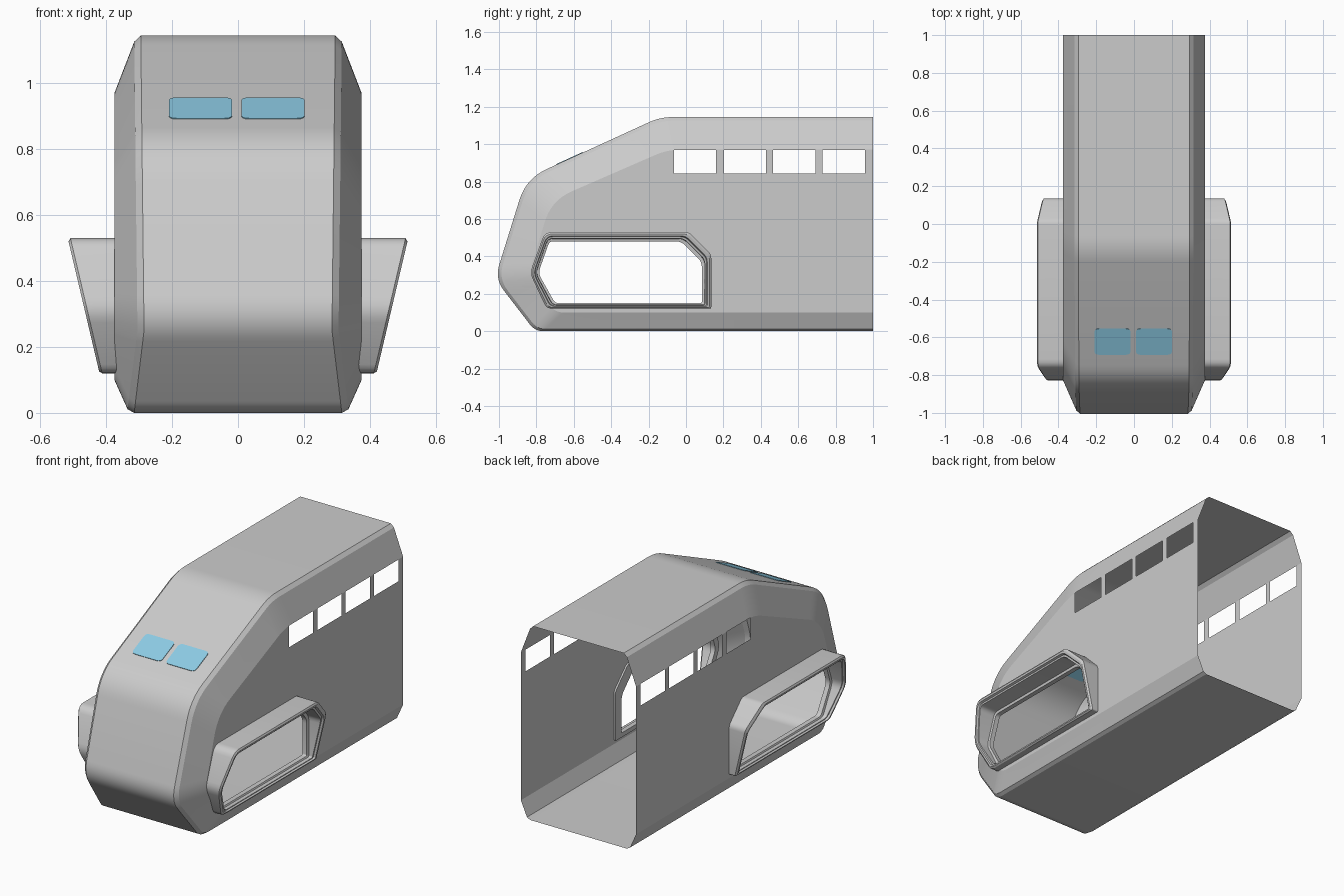
import bpy, bmesh
from math import radians
from mathutils import Vector

cube = bpy.data.objects.get("Cube")
if cube:
    bpy.data.objects.remove(cube)


def material(name, color):
    m = bpy.data.materials.new(name)
    m.use_nodes = True
    m.diffuse_color = (*color, 1)
    m.node_tree.nodes["Principled BSDF"].inputs["Base Color"].default_value = (*color, 1)
    return m


GREY = material("hull grey", (0.6, 0.6, 0.6))
BLUE = material("window blue", (0.27, 0.61, 0.79))


def finish(bm, name, mat, angle):
    me = bpy.data.meshes.new(name)
    bm.to_mesh(me)
    bm.free()
    ob = bpy.data.objects.new(name, me)
    bpy.context.collection.objects.link(ob)
    me.materials.append(mat)
    bpy.ops.object.select_all(action='DESELECT')
    ob.select_set(True)
    bpy.context.view_layer.objects.active = ob
    bpy.ops.object.shade_smooth_by_angle(angle=radians(angle))
    return ob


def fillet(points, sizes, steps, closed=True):
    """Round each corner with a quadratic arc; size is the cut-back length."""
    pts = [Vector(p) for p in points]
    out = []
    for i, p in enumerate(pts):
        if not closed and i in (0, len(pts) - 1):
            out.append(p)
            continue
        a = p + (pts[i - 1] - p).normalized() * sizes[i]
        b = p + (pts[(i + 1) % len(pts)] - p).normalized() * sizes[i]
        for k in range(steps + 1):
            t = k / steps
            out.append(a * (1 - t) ** 2 + p * 2 * t * (1 - t) + b * t * t)
    return out


def cut_hole(bm, faces, poly):
    """Cut a convex (y, z) outline out of flat side faces."""
    pts = [Vector((0, *p)) for p in poly]
    centre = sum(pts, Vector()) / len(pts)
    inside = list(faces)
    for i, p in enumerate(pts):
        d = pts[(i + 1) % len(pts)] - p
        n = Vector((0, d.z, -d.y)).normalized()
        if n.dot(centre - p) > 0:
            n = -n
        geom = set(inside)
        for f in inside:
            geom.update(f.edges)
            geom.update(f.verts)
        res = bmesh.ops.bisect_plane(bm, geom=list(geom), plane_co=p, plane_no=n, dist=1e-5)
        found = {g for g in res["geom"] if isinstance(g, bmesh.types.BMFace)}
        found.update(f for f in inside if f.is_valid)
        inside = [f for f in found if n.dot(f.calc_center_median() - p) < 0]
    bmesh.ops.delete(bm, geom=inside, context='FACES')


# Side profiles: crown outline and the flat side panel outline
SIZES = [0, 0.045, 0.08, 0.12, 0.07, 0]
crown = fillet([(1, 0), (-0.807, 0), (-1.022, 0.28), (-0.855, 0.816), (-0.137, 1.145), (1, 1.145)],
               SIZES, 8, closed=False)
panel = fillet([(1, 0.1), (-0.70, 0.1), (-0.845, 0.29), (-0.72, 0.70), (-0.1, 0.97), (1, 0.97)],
               SIZES, 8, closed=False)
SIDE_X = 0.375

# Pod outlines: outside edge and the through opening
pod_out = fillet([(-0.755, 0.53), (0.015, 0.53), (0.135, 0.41), (0.135, 0.12), (-0.745, 0.12), (-0.835, 0.31)],
                 [0.04, 0.02, 0.02, 0.01, 0.03, 0.04], 4)
pod_in = fillet([(-0.73, 0.48), (-0.025, 0.48), (0.085, 0.37), (0.085, 0.15), (-0.70, 0.15), (-0.79, 0.31)],
                [0.02, 0.03, 0.03, 0.01, 0.02, 0.03], 4)


def crown_x(z):
    return 0.315 - 0.03 * z / 0.25 if z < 0.25 else 0.285 + 0.01 * (z - 0.25) / 0.9


# Hull shell, open at the back
bm = bmesh.new()
rows = []
for c, p in zip(crown, panel):
    b, x = c.lerp(p, 0.11), crown_x(c.y)
    half = [(SIDE_X, p), (x + 0.02, b), (x, c)]
    section = [(-x_, q) for x_, q in half] + half[::-1]
    rows.append([bm.verts.new((x_, q.x, q.y)) for x_, q in section])
for r, s in zip(rows, rows[1:]):
    for k in range(5):
        bm.faces.new((r[k], r[k + 1], s[k + 1], s[k]))
for k in (0, 5):
    bm.faces.new([r[k] for r in rows])
bmesh.ops.recalc_face_normals(bm, faces=bm.faces)

# Passenger window and pod openings on both sides
window_spans = [(-0.063, 0.16), (0.202, 0.428), (0.465, 0.692), (0.73, 0.957)]
holes = [[(a, 0.842), (b, 0.842), (b, 0.9695), (a, 0.9695)] for a, b in window_spans]
for hole in holes + [pod_in]:
    for s in (-1, 1):
        flat = [f for f in bm.faces if all(abs(v.co.x - s * SIDE_X) < 1e-5 for v in f.verts)]
        cut_hole(bm, flat, hole)
finish(bm, "hull", GREY, 14)


# Side pods: slanted frames with a stepped rim around the opening
def pod(name, s):
    # (blend from outside to opening, depth behind the slanted face or None, fixed x)
    layers = [(0, None, 0.365), (0, 0.008, 0), (0.2, 0, 0), (0.42, 0, 0), (0.5, 0.012, 0),
              (0.68, 0.012, 0), (0.72, None, 0.392), (1, None, 0.388), (1, None, 0.36)]
    bm = bmesh.new()
    rings = []
    for t, depth, fixed in layers:
        ring = []
        for o, i in zip(pod_out, pod_in):
            q = o.lerp(i, t)
            x = fixed if depth is None else 0.42 + (q.y - 0.12) * 0.235 - depth
            ring.append(bm.verts.new((s * x, q.x, q.y)))
        rings.append(ring)
    for j, a in enumerate(rings):
        b = rings[(j + 1) % len(rings)]
        for k in range(len(a)):
            m = (k + 1) % len(a)
            bm.faces.new((a[k], a[m], b[m], b[k]))
    bmesh.ops.recalc_face_normals(bm, faces=bm.faces)
    finish(bm, name, GREY, 30)


pod("left_pod", 1)
pod("right_pod", -1)


# Windscreen panes lying on the sloped nose
slope = Vector((0, 0.718, 0.329)).normalized()
normal = Vector((0, -slope.z, slope.y))
foot = Vector((0, -0.855, 0.816))
for name, x0, x1 in (("right_windscreen", -0.21, -0.018), ("left_windscreen", 0.01, 0.202)):
    pane = fillet([(x0, 0.18), (x1, 0.18), (x1, 0.332), (x0, 0.332)], [0.025] * 4, 5)
    bm = bmesh.new()
    face = bm.faces.new([bm.verts.new(foot + Vector((q.x, 0, 0)) + slope * q.y - normal * 0.002)
                         for q in pane])
    top = bmesh.ops.extrude_face_region(bm, geom=[face])["geom"]
    bmesh.ops.translate(bm, vec=normal * 0.005, verts=[v for v in top if isinstance(v, bmesh.types.BMVert)])
    bmesh.ops.recalc_face_normals(bm, faces=bm.faces)
    finish(bm, name, BLUE, 30)
